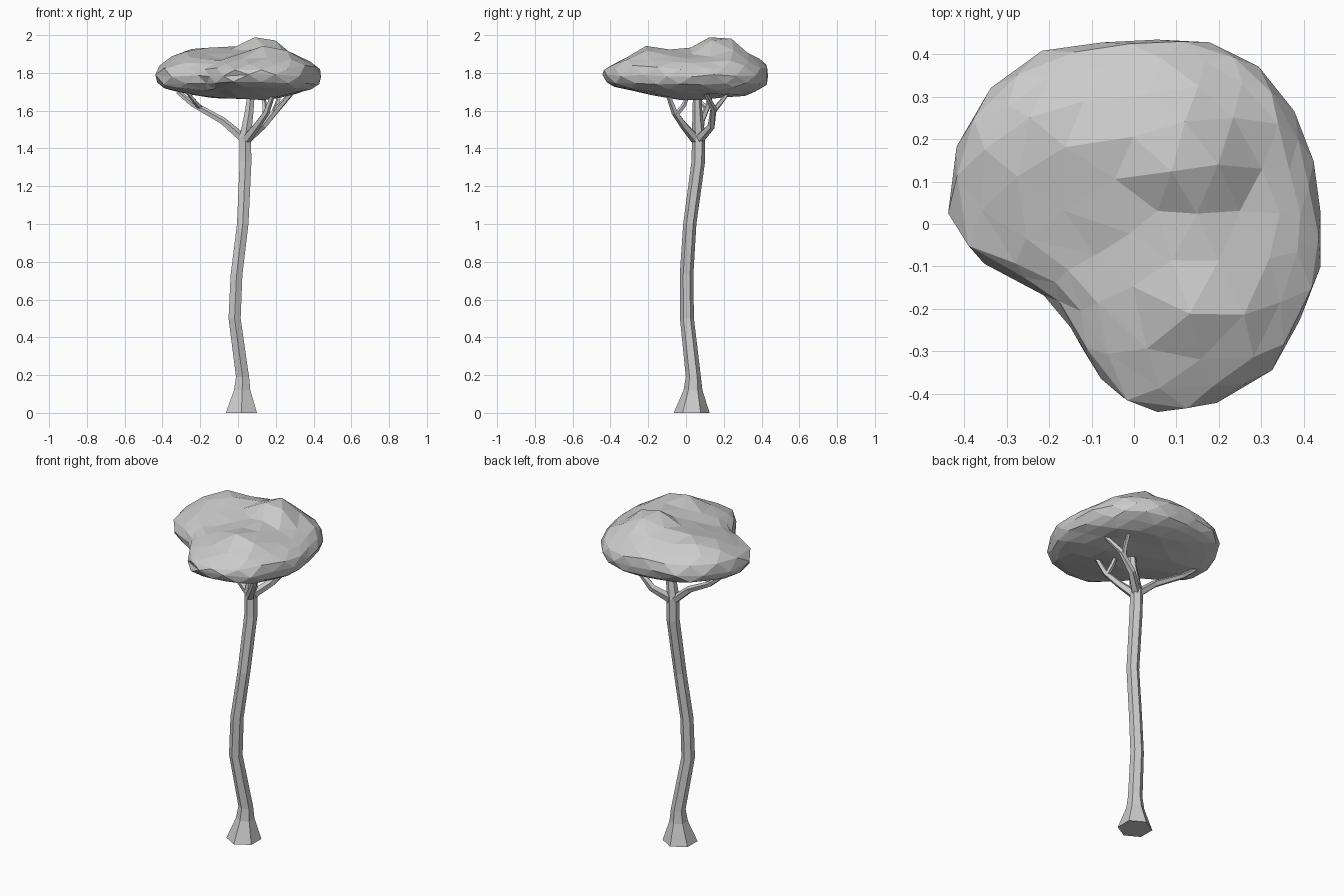
import bpy, bmesh, math, random
from mathutils import Vector

if "Cube" in bpy.data.objects:
    bpy.data.objects.remove(bpy.data.objects["Cube"], do_unlink=True)
random.seed(4)

grey = bpy.data.materials.new("pale_grey")
grey.use_nodes = True
colour = (0.6, 0.6, 0.6, 1)
grey.diffuse_color = colour
grey.node_tree.nodes["Principled BSDF"].inputs["Base Color"].default_value = colour


def finish(name, bm):
    bmesh.ops.recalc_face_normals(bm, faces=bm.faces)
    mesh = bpy.data.meshes.new(name)
    bm.to_mesh(mesh)
    bm.free()
    mesh.materials.append(grey)
    obj = bpy.data.objects.new(name, mesh)
    bpy.context.collection.objects.link(obj)
    return obj


def tube(name, path, sides=6, level=False):
    """Tapered limb through (x, y, z, radius) points."""
    bm = bmesh.new()
    pts = [Vector(p[:3]) for p in path]
    rings = []
    for i, p in enumerate(pts):
        along = pts[min(i + 1, len(pts) - 1)] - pts[max(i - 1, 0)]
        turn = along.to_track_quat('Z', 'Y')
        ring = []
        for k in range(sides):
            a = math.pi / 2 + math.tau * k / sides
            off = Vector((math.cos(a), math.sin(a), 0)) * path[i][3]
            ring.append(bm.verts.new(p + (off if level else turn @ off)))
        rings.append(ring)
    for low, high in zip(rings, rings[1:]):
        for k in range(sides):
            n = (k + 1) % sides
            bm.faces.new((low[k], low[n], high[n], high[k]))
    bm.faces.new(rings[0])
    bm.faces.new(rings[-1])
    return finish(name, bm)


# Trunk: flared foot, gentle bends, thin leader running into the crown
tube("trunk", [(.018, .03, 0, .095), (.022, .037, .12, .05), (.024, .039, .19, .04),
               (-.018, .005, .5, .037), (-.008, .003, .73, .036), (.025, .02, 1.0, .035),
               (.04, .065, 1.33, .036), (.038, .067, 1.46, .035),
               (.06, .06, 1.6, .026), (.07, .06, 1.70, .022)], level=True)

# Branches under the crown
branches = {
    "right_branch": [(.03, .07, 1.45, .025), (-.08, .08, 1.545, .02),
                     (-.24, .12, 1.635, .016), (-.32, .13, 1.70, .012)],
    "right_twig": [(-.20, .11, 1.615, .013), (-.23, .07, 1.65, .012), (-.27, .03, 1.70, .009)],
    "left_branch": [(.045, .07, 1.45, .027), (.13, .135, 1.52, .021),
                    (.21, .145, 1.61, .017), (.29, .10, 1.70, .012)],
    "left_twig": [(.19, .14, 1.59, .015), (.21, .18, 1.64, .013), (.22, .22, 1.69, .010)],
    "front_branch": [(.045, .05, 1.45, .027), (.10, -.01, 1.52, .021),
                     (.15, -.06, 1.59, .017), (.19, -.10, 1.70, .012)],
    "front_twig": [(.145, -.05, 1.58, .015), (.14, -.01, 1.63, .013), (.13, .01, 1.69, .011)],
}
for name, path in branches.items():
    tube(name, path, sides=5)

# Crown: a faceted cushion with a bean-shaped outline, humped above and below
centre = Vector((.05, .03))
outline = [(.44, -.12), (.42, .07), (.405, .2), (.38, .28), (.285, .375), (.16, .43),
           (.03, .435), (-.1, .42), (-.27, .385), (-.37, .28), (-.41, .2), (-.445, .08),
           (-.42, -.035), (-.345, -.1), (-.22, -.155), (-.17, -.2), (-.125, -.3),
           (-.08, -.37), (0, -.445), (.17, -.435), (.305, -.37), (.38, -.245)]
top_humps = [(.13, .18, .125, .14), (-.26, .2, .085, .16), (.17, -.19, .08, .15),
             (-.02, .36, .035, .15), (.08, -.38, -.025, .13)]
low_humps = [(.16, .25, .02, .16), (.12, -.08, .012, .12), (-.2, .12, .01, .12),
             (.1, -.36, -.025, .16)]
polar = sorted((math.atan2(y - centre.y, x - centre.x) % math.tau,
                math.hypot(x - centre.x, y - centre.y)) for x, y in outline)
polar = [(polar[-1][0] - math.tau, polar[-1][1])] + polar + [(polar[0][0] + math.tau, polar[0][1])]


def reach(angle):
    angle %= math.tau
    for (a, r), (b, s) in zip(polar, polar[1:]):
        if a <= angle <= b:
            return r + (s - r) * (angle - a) / (b - a)
    return polar[0][1]


def swell(x, y, base, humps):
    return base + sum(h * math.exp(-((x - u) ** 2 + (y - v) ** 2) / w ** 2)
                      for u, v, h, w in humps)


bm = bmesh.new()
bmesh.ops.create_icosphere(bm, subdivisions=3, radius=1)
for v in bm.verts:
    n = v.co.normalized()
    angle = math.atan2(n.y, n.x)
    rho = math.hypot(n.x, n.y) * reach(angle)
    x, y = centre.x + rho * math.cos(angle), centre.y + rho * math.sin(angle)
    if n.z > 0:
        z = 1.785 + swell(x, y, .105, top_humps) * n.z ** .7
    else:
        z = 1.785 - swell(x, y, .115, low_humps) * abs(n.z) ** .75
    jitter = Vector([random.uniform(-1, 1) for _ in range(3)])
    v.co = Vector((x, y, z)) + jitter * .007
finish("crown", bm)
